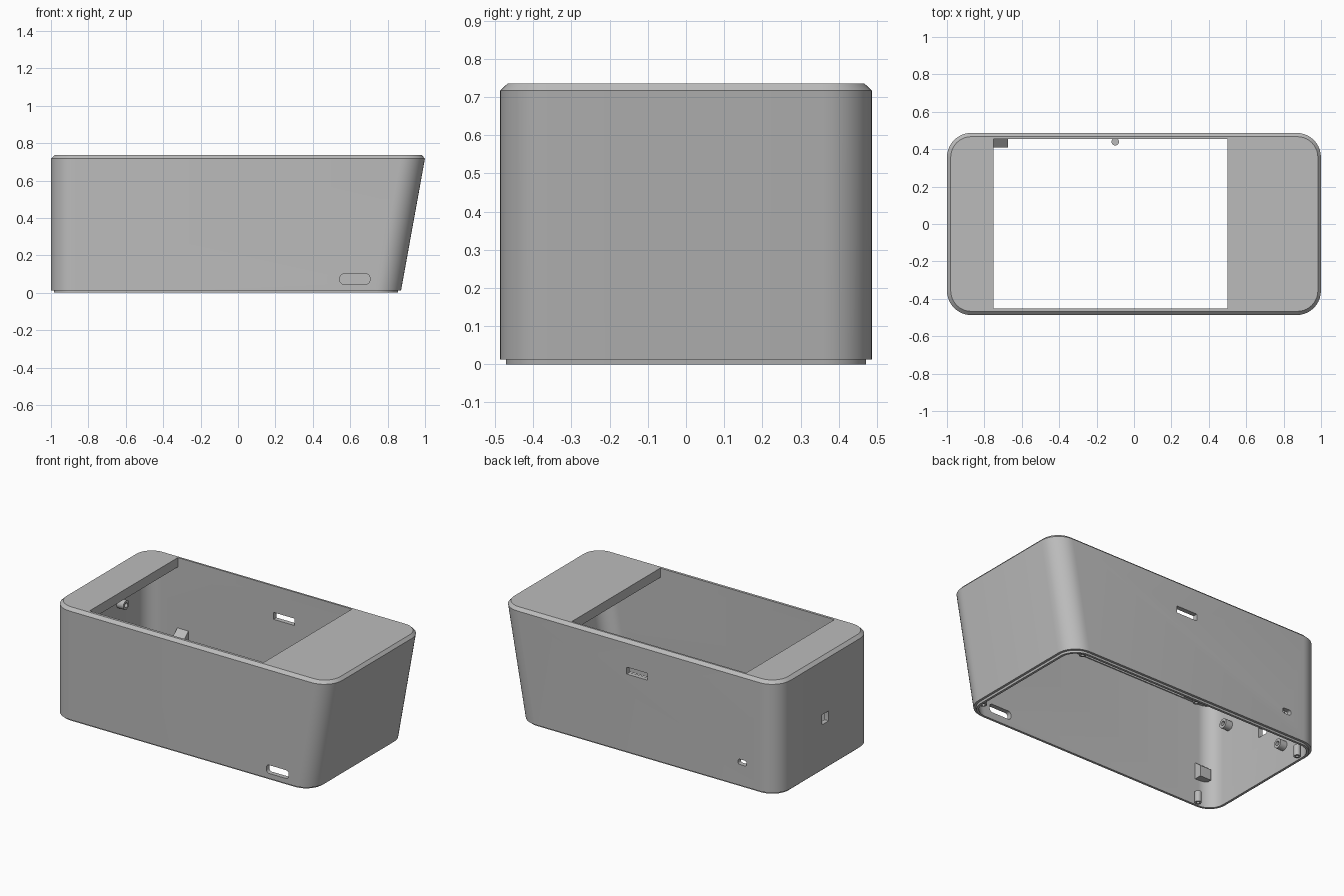
import bpy, bmesh, math
from mathutils import Matrix, Vector

cube = bpy.data.objects.get("Cube")
if cube:
    bpy.data.objects.remove(cube, do_unlink=True)

grey = bpy.data.materials.new("plain_grey")
grey.use_nodes = True
colour = (0.5, 0.5, 0.5, 1)
grey.diffuse_color = colour
grey.node_tree.nodes["Principled BSDF"].inputs["Base Color"].default_value = colour


def make_object(name, bm):
    bmesh.ops.recalc_face_normals(bm, faces=bm.faces)
    mesh = bpy.data.meshes.new(name)
    bm.to_mesh(mesh)
    bm.free()
    mesh.materials.append(grey)
    obj = bpy.data.objects.new(name, mesh)
    bpy.context.collection.objects.link(obj)
    return obj


def smooth(obj):
    bpy.ops.object.select_all(action="DESELECT")
    obj.select_set(True)
    bpy.context.view_layer.objects.active = obj
    bpy.ops.object.shade_smooth_by_angle(angle=math.radians(25))


def rounded_rect(x0, x1, y0, y1, r, steps=10):
    corners = [(x1 - r, y1 - r), (x0 + r, y1 - r), (x0 + r, y0 + r), (x1 - r, y0 + r)]
    points = []
    for quarter, (cx, cy) in enumerate(corners):
        for i in range(steps + 1):
            a = (quarter + i / steps) * math.pi / 2
            points.append((cx + r * math.cos(a), cy + r * math.sin(a)))
    return points


def loft(bm, rings):
    loops = [[bm.verts.new(p) for p in ring] for ring in rings]
    n = len(loops[0])
    for a, b in zip(loops, loops[1:]):
        for i in range(n):
            bm.faces.new((a[i], a[(i + 1) % n], b[(i + 1) % n], b[i]))
    bm.faces.new(loops[0])
    bm.faces.new(loops[-1])


# Housing: outer wall, stepped bottom lip and cavity in one loft
def wall_ring(inset, z):
    lean = 0.872 + 0.128 * (z - 0.013) / 0.707
    outline = rounded_rect(-1 + inset, lean - inset, -0.487 + inset, 0.487 - inset, 0.13 - inset)
    return [(x, y, z) for x, y in outline]


bm = bmesh.new()
loft(bm, [wall_ring(*s) for s in [
    (0.02, 0.736), (0, 0.717), (0, 0.013), (0.015, 0.013),
    (0.015, 0), (0.03, 0), (0.03, 0.675)]])
housing = make_object("housing", bm)

# Openings: each is a rounded outline pushed through a wall
AXIS_Z = Matrix.Identity(3)
AXIS_Y = Matrix(((1, 0, 0), (0, 0, 1), (0, 1, 0)))
AXIS_X = Matrix(((0, 0, 1), (1, 0, 0), (0, 1, 0)))


def cut(name, axis, centre, width, height, depth, radius):
    outline = rounded_rect(-width / 2, width / 2, -height / 2, height / 2, radius, 6)
    bm = bmesh.new()
    loft(bm, [[Vector(centre) + axis @ Vector((u, v, d)) for u, v in outline]
              for d in (-depth / 2, depth / 2)])
    cutter = make_object(name, bm)
    cutter.hide_render = True
    bpy.context.view_layer.objects.active = housing
    mod = housing.modifiers.new(name, "BOOLEAN")
    mod.object = cutter
    mod.solver = "EXACT"
    bpy.ops.object.modifier_apply(modifier=name)
    bpy.data.objects.remove(cutter, do_unlink=True)


cut("top_opening", AXIS_Z, (-0.125, 0.002, 0.7), 1.25, 0.905, 0.2, 0.001)
cut("front_slot", AXIS_Y, (0.625, -0.47, 0.073), 0.16, 0.054, 0.1, 0.02)
cut("back_slot", AXIS_Y, (0.01, 0.47, 0.54), 0.15, 0.045, 0.1, 0.004)
cut("back_port", AXIS_Y, (-0.745, 0.47, 0.165), 0.06, 0.034, 0.1, 0.012)
cut("side_window", AXIS_X, (-0.98, 0, 0.337), 0.07, 0.065, 0.1, 0.003)
smooth(housing)


# Small tubes with a blind hole, used for standoffs and screw posts
def tube(name, axis, base, length, radius):
    def ring(r, d):
        return [Vector(base) + axis @ Vector((r * math.cos(a), r * math.sin(a), d))
                for a in (i * math.tau / 20 for i in range(20))]
    bm = bmesh.new()
    loft(bm, [ring(radius, 0), ring(radius, length),
              ring(radius * 0.5, length), ring(radius * 0.5, length * 0.3)])
    smooth(make_object(name, bm))


for i, (y, z) in enumerate([(0.17, 0.49), (-0.3, 0.5), (0.19, 0.15)]):
    tube(f"wall_standoff_{i + 1}", AXIS_X, (-0.972, y, z), 0.05, 0.03)

FLIP_Z = Matrix.Diagonal((1, 1, -1))
for i, (x, y) in enumerate([(-0.85, -0.437), (-0.945, 0.34), (-0.1, 0.44),
                            (0.755, 0.437), (0.825, -0.37)]):
    tube(f"screw_post_{i + 1}", FLIP_Z, (x, y, 0.075), 0.07, 0.02)


# Support blocks with a sloped top that leans on the wall
def support(name, x, side):
    profile = [(0.46, 0.17), (0.41, 0.17), (0.41, 0.24), (0.46, 0.28)]
    bm = bmesh.new()
    loft(bm, [[(x + dx, side * y, z) for y, z in profile] for dx in (-0.04, 0.04)])
    make_object(name, bm)


support("back_support", -0.715, 1)
support("front_support", -0.885, -1)
